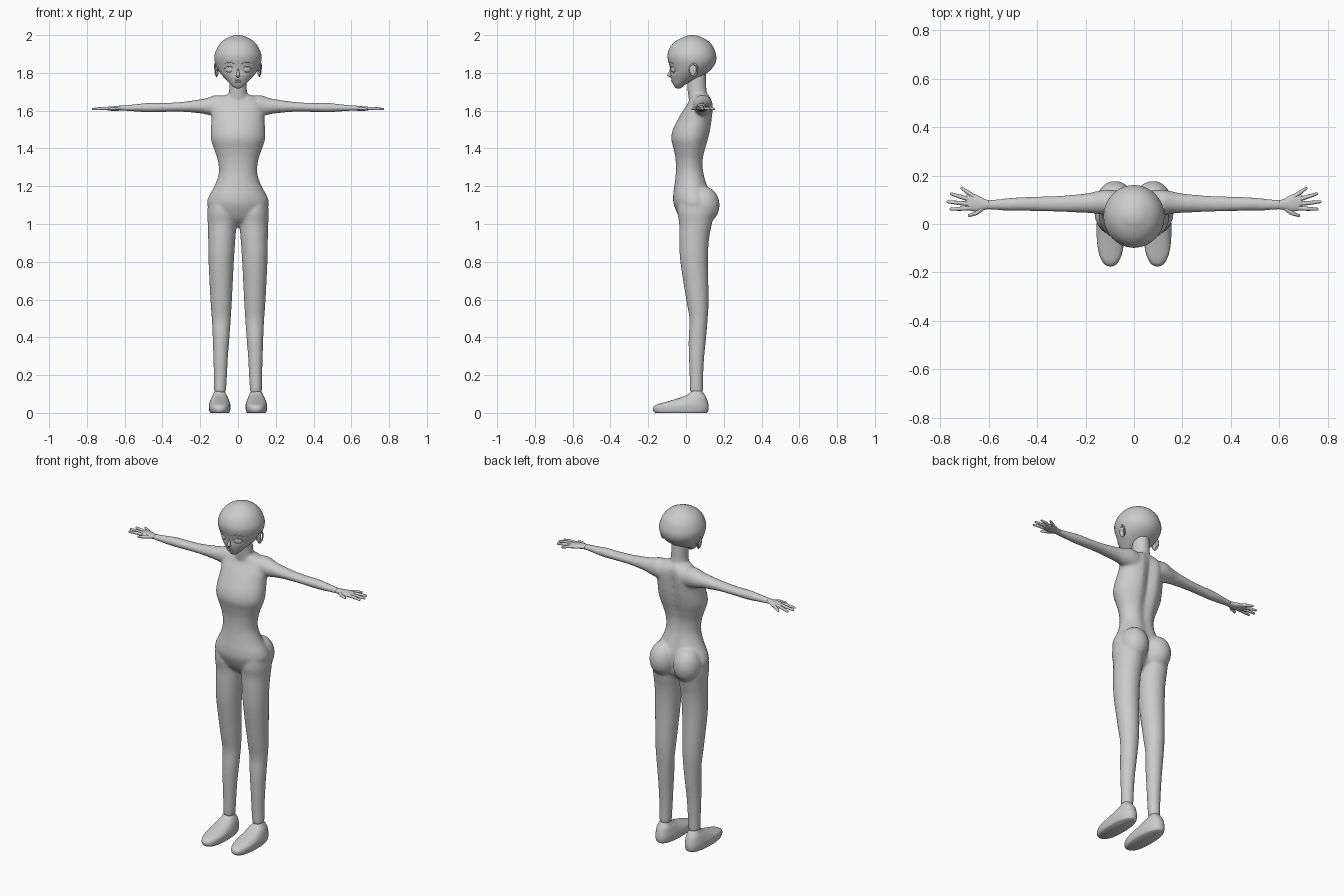
import bpy, bmesh, math
from mathutils import Vector, Matrix
from mathutils.bvhtree import BVHTree

if "Cube" in bpy.data.objects:
    bpy.data.objects.remove(bpy.data.objects["Cube"])


def finish(name, bm):
    bmesh.ops.recalc_face_normals(bm, faces=bm.faces)
    for f in bm.faces:
        f.smooth = True
    me = bpy.data.meshes.new(name)
    bm.to_mesh(me)
    bm.free()
    ob = bpy.data.objects.new(name, me)
    bpy.context.collection.objects.link(ob)
    return ob


def spline(rows, steps):
    """Catmull-Rom interpolation between section rows."""
    out = []
    for i in range(len(rows) - 1):
        a, b, c, d = (rows[min(max(i + k, 0), len(rows) - 1)] for k in (-1, 0, 1, 2))
        for s in range(steps):
            t = s / steps
            out.append([0.5 * (2 * q + (r - p) * t + (2 * p - 5 * q + 4 * r - w) * t * t
                               + (3 * q - p - 3 * r + w) * t ** 3)
                        for p, q, r, w in zip(a, b, c, d)])
    return out + [list(rows[-1])]


def loft(name, rows, axis='Z', side=1, n=36, steps=4, power=1.0):
    """Rows are (t, u_min, u_max, v_min, v_max, back groove depth)."""
    bm = bmesh.new()
    rings = []
    for t, u0, u1, v0, v1, g in spline([tuple(r) + (0,) * (6 - len(r)) for r in rows], steps):
        ring = []
        for k in range(n):
            a = 2 * math.pi * k / n
            c, s = math.cos(a), math.sin(a)
            u = (u0 + u1) / 2 + (u1 - u0) / 2 * math.copysign(abs(c) ** power, c)
            v = (v0 + v1) / 2 + (v1 - v0) / 2 * math.copysign(abs(s) ** power, s)
            if s > 0:
                v -= g * math.exp(-(u / 0.03) ** 2)
            p = (u, v, t) if axis == 'Z' else (t, u, v)
            ring.append(bm.verts.new((p[0] * side, p[1], p[2])))
        rings.append(ring)
    for a, b in zip(rings, rings[1:]):
        for k in range(n):
            bm.faces.new((a[k], a[(k + 1) % n], b[(k + 1) % n], b[k]))
    bm.faces.new(rings[0])
    bm.faces.new(rings[-1])
    return finish(name, bm)


def ball(name, loc, size, yaw=0):
    bm = bmesh.new()
    bmesh.ops.create_uvsphere(bm, u_segments=24, v_segments=14, radius=1)
    m = Matrix.Translation(loc) @ Matrix.Rotation(yaw, 4, 'Z') @ Matrix.Diagonal((*size, 1))
    bmesh.ops.transform(bm, matrix=m, verts=bm.verts)
    return finish(name, bm)


def tubes(name, paths, depth):
    """Each path is a list of (point, radius factor)."""
    cu = bpy.data.curves.new(name, 'CURVE')
    cu.dimensions = '3D'
    cu.bevel_depth = depth
    cu.bevel_resolution = 3
    cu.use_fill_caps = True
    for path in paths:
        sp = cu.splines.new('POLY')
        sp.points.add(len(path) - 1)
        for pt, (co, r) in zip(sp.points, path):
            pt.co = (*co, 1)
            pt.radius = r
        sp.use_smooth = True
    ob = bpy.data.objects.new(name, cu)
    bpy.context.collection.objects.link(ob)
    return ob


# Torso: z, half width, front, back, spine groove
torso = [(.985, .03, .02, .07, 0), (1.03, .12, -.03, .13, .02), (1.1, .162, -.064, .15, .03),
         (1.15, .153, -.068, .142, .02), (1.2, .125, -.062, .12, .012), (1.27, .102, -.054, .1, .012),
         (1.34, .108, -.055, .097, .015), (1.4, .128, -.066, .11, .02), (1.45, .144, -.078, .125, .022),
         (1.5, .144, -.07, .137, .025), (1.55, .14, -.045, .144, .025), (1.6, .14, -.016, .148, .022),
         (1.64, .132, .01, .146, .015), (1.67, .1, .022, .132, .005), (1.685, .06, .022, .115, 0)]
body_parts = [loft("torso", [(z, -r, r, f, b, g) for z, r, f, b, g in torso])]
body_parts.append(loft("neck", [(1.62, -.075, .075, .02, .13), (1.68, -.053, .053, .012, .114),
                                (1.72, -.046, .046, .007, .108), (1.82, -.046, .046, .007, .105)]))

# Legs, arms and buttocks
leg = [(.105, .07, .12, .03, .083), (.115, .064, .126, .021, .09), (.2, .058, .128, .019, .091),
       (.3, .053, .131, .015, .097), (.4, .045, .134, .014, .107), (.5, .038, .139, .018, .115),
       (.6, .032, .146, .001, .12), (.8, .022, .156, -.03, .116), (.92, .014, .158, -.036, .122),
       (1.0, .008, .16, -.036, .137), (1.06, .01, .163, -.045, .145), (1.12, .03, .155, -.04, .13)]
arm = [(.08, .03, .14, 1.56, 1.68), (.12, .037, .141, 1.57, 1.682), (.16, .043, .134, 1.578, 1.669),
       (.2, .046, .126, 1.586, 1.66), (.3, .05, .117, 1.594, 1.646), (.4, .053, .113, 1.593, 1.641),
       (.47, .054, .111, 1.591, 1.642), (.55, .056, .104, 1.596, 1.633), (.61, .06, .098, 1.6, 1.628)]
for s in (-1, 1):
    body_parts.append(loft("leg", leg, side=s))
    body_parts.append(loft("arm", arm, axis='X', side=s))
    body_parts.append(ball("buttock", (s * .078, .092, 1.1), (.078, .086, .1)))

# Merge the body into one soft skin
bpy.ops.object.select_all(action='DESELECT')
for ob in body_parts:
    ob.select_set(True)
body = body_parts[0]
bpy.context.view_layer.objects.active = body
bpy.ops.object.join()
body.name = "body"
rm = body.modifiers.new("skin", 'REMESH')
rm.mode = 'VOXEL'
rm.voxel_size = 0.007
rm.use_smooth_shade = True
sm = body.modifiers.new("soften", 'SMOOTH')
sm.factor = 0.5
sm.iterations = 8

# Head: z, half width, front, back
skull = [(1.718, .008, -.05, -.03), (1.724, .022, -.058, -.02), (1.74, .041, -.068, .0),
         (1.76, .06, -.075, .045), (1.785, .083, -.081, .09), (1.81, .102, -.082, .125),
         (1.84, .117, -.088, .15), (1.87, .125, -.096, .16), (1.9, .123, -.097, .158),
         (1.94, .106, -.082, .143), (1.97, .08, -.052, .115), (1.99, .045, -.012, .08),
         (1.998, .02, .013, .053), (2.0, .002, .033, .035)]
head = loft("head", [(z, -r, r, f, b) for z, r, f, b in skull], n=48)
bm = bmesh.new()
bm.from_mesh(head.data)
face = BVHTree.FromBMesh(bm)
bm.free()


def on_face(x, z, out=0.0):
    hit = face.ray_cast(Vector((x, -1, z)), Vector((0, 1, 0)))[0]
    return hit + Vector((0, -out, 0))


# Nose and lips
loft("nose", [(1.775, -.003, .003, -.084, -.07), (1.782, -.011, .011, -.094, -.07),
              (1.79, -.009, .009, -.1, -.07), (1.81, -.006, .006, -.088, -.07),
              (1.835, -.003, .003, -.085, -.07)], n=16)
for name, z, w in (("upper_lip", 1.7605, .02), ("lower_lip", 1.7535, .015)):
    tubes(name, [[(on_face(w * k / 4, z - .002 * abs(k) / 4), 1.1 - abs(k) / 5)
                  for k in range(-4, 5)]], .004)

for s, tag in ((-1, "right"), (1, "left")):
    # Eyes, lids and brows
    ball(tag + "_eye", on_face(s * .048, 1.818, -.004), (.021, .007, .015), s * .5)
    for name, z0, bow, w in (("upper_lid", 1.822, .013, .026), ("lower_lid", 1.813, -.011, .02),
                             ("brow", 1.848, .008, .028)):
        pts = []
        for k in range(-4, 5):
            q = k / 4
            pts.append((on_face(s * (.048 + w * q), z0 + bow * (1 - q * q)), 1.1 - .8 * abs(q)))
        tubes(tag + "_" + name, [pts], .0028)

    # Ears: thin disc with a raised rim
    ball(tag + "_ear", (s * .112, .038, 1.815), (.009, .019, .034), s * .25)
    rim = []
    for k in range(17):
        a = math.radians(-100 + 300 * k / 16)
        y, z = .02 * math.cos(a), .033 * math.sin(a)
        rim.append(((s * (.116 + .25 * y + .1 * z), .04 + y, 1.816 + z), 1))
    tubes(tag + "_ear_rim", [rim], .0045)

    # Palm and spread fingers
    loft(tag + "_palm", [(.6, .06, .098, 1.6, 1.628), (.62, .058, .104, 1.6, 1.627),
                         (.65, .052, .121, 1.599, 1.624), (.68, .056, .125, 1.6, 1.621),
                         (.695, .066, .118, 1.603, 1.617)], axis='X', side=s, n=20)
    fingers = [((.625, .065), (.65, .045), (.682, .034)), ((.675, .066), (.715, .063), (.758, .061)),
               ((.68, .083), (.725, .087), (.77, .092)), ((.675, .1), (.715, .112), (.756, .125)),
               ((.66, .112), (.685, .13), (.712, .149))]
    paths = []
    for a, m, b in fingers:
        tip = (b[0] + (b[0] - m[0]) * .08, b[1] + (b[1] - m[1]) * .08)
        paths.append([((s * x, y, z), r) for (x, y), z, r in
                      ((a, 1.612, 1.1), (m, 1.612, 1), (b, 1.608, .7), (tip, 1.607, .3))])
    tubes(tag + "_fingers", paths, .0085)

    # Feet, stacked from the flat sole to the ankle
    sole = [(0, .049, -.163, .11), (.008, .054, -.172, .117), (.025, .057, -.175, .12),
            (.042, .057, -.16, .119), (.056, .053, -.115, .116), (.07, .048, -.065, .112),
            (.085, .042, -.02, .106), (.1, .034, .012, .096), (.115, .027, .028, .086),
            (.125, .024, .032, .08)]
    loft(tag + "_foot", [(z, .097 - w, .097 + w, f, b) for z, w, f, b in sole],
         side=s, power=.85)
